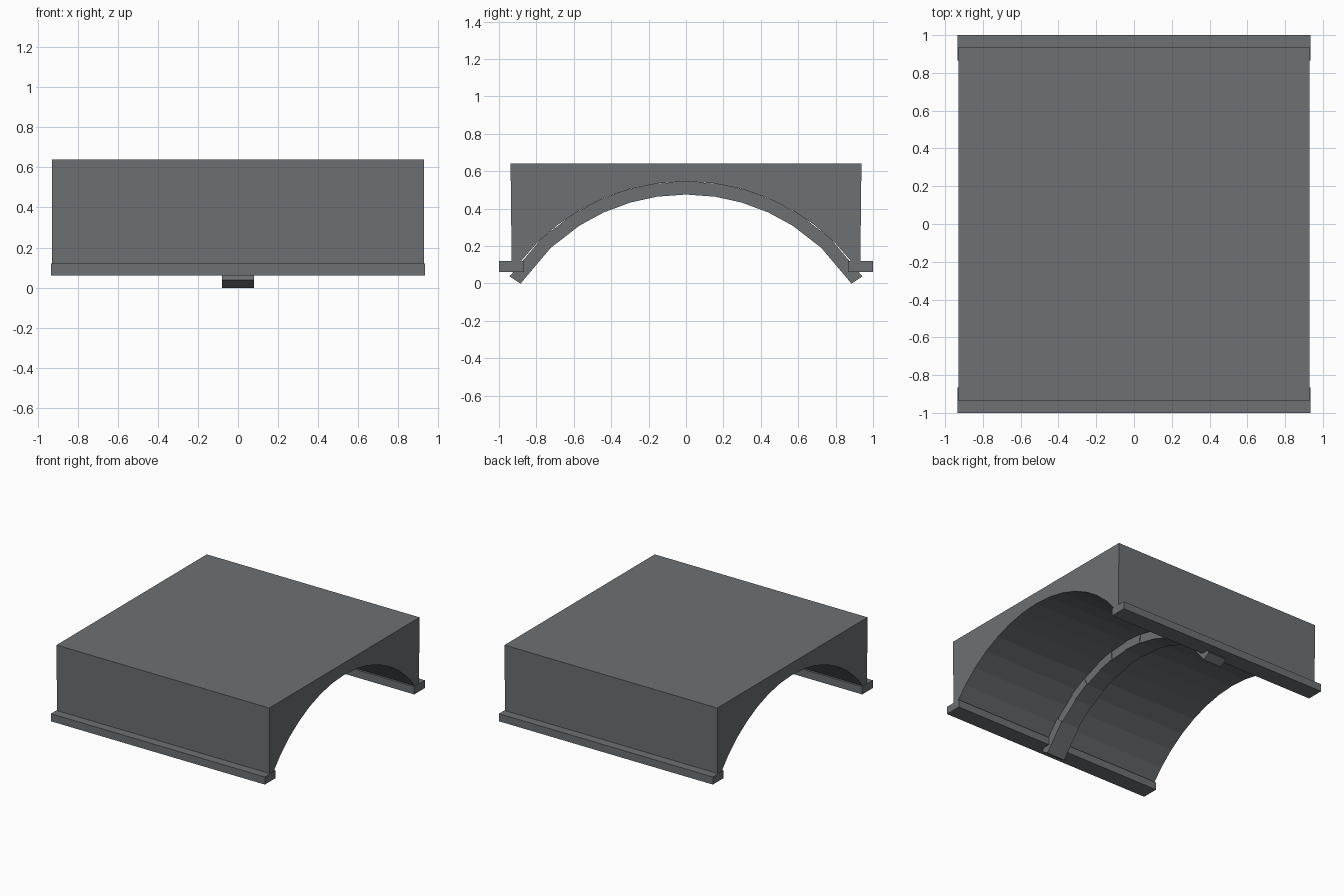
import bpy, bmesh
from math import sin, cos, radians

old = bpy.data.objects.get("Cube")
if old:
    bpy.data.objects.remove(old)

stone = bpy.data.materials.new("grey stone")
stone.use_nodes = True
COLOUR = (0.15, 0.165, 0.175, 1)
stone.diffuse_color = COLOUR
stone.node_tree.nodes["Principled BSDF"].inputs["Base Color"].default_value = COLOUR

R_OUT, R_IN, APEX = 1.13, 1.06, 0.545
CENTRE_Z = APEX - R_OUT


def on_arc(radius, degrees):
    a = radians(degrees)
    return radius * sin(a), CENTRE_Z + radius * cos(a)


def add_prism(bm, profile, half_width):
    """Extrude a closed (y, z) profile symmetrically along x."""
    face = bm.faces.new([bm.verts.new((-half_width, y, z)) for y, z in profile])
    moved = bmesh.ops.extrude_face_region(bm, geom=[face])["geom"]
    verts = [g for g in moved if isinstance(g, bmesh.types.BMVert)]
    bmesh.ops.translate(bm, verts=verts, vec=(2 * half_width, 0, 0))


def make_part(name, prisms):
    bm = bmesh.new()
    for profile, half_width in prisms:
        add_prism(bm, profile, half_width)
    bmesh.ops.recalc_face_normals(bm, faces=bm.faces)
    mesh = bpy.data.meshes.new(name)
    bm.to_mesh(mesh)
    bm.free()
    mesh.materials.append(stone)
    obj = bpy.data.objects.new(name, mesh)
    bpy.context.collection.objects.link(obj)
    return obj


# Solid deck with a faceted barrel vault beneath
SEGMENTS, SPRING = 14, 52.5
vault = [on_arc(R_OUT, -SPRING + 2 * SPRING * i / SEGMENTS) for i in range(SEGMENTS + 1)]
foot = vault[0][1]
deck = [(0.932, foot), (0.938, 0.64), (-0.938, 0.64), (-0.932, foot)]
make_part("vaulted_deck", [(vault + deck, 0.93)])

# Ledges along both springing lines
for name, s in (("front_ledge", -1), ("back_ledge", 1)):
    make_part(name, [([(s * 0.865, 0.06), (s, 0.06), (s, 0.12), (s * 0.865, 0.12)], 0.935)])

# Central rib of separate wedge stones with slightly uneven widths
half = [8.4, 16.3, 24.5, 32.5, 43, 56.6]
joints = [-a for a in reversed(half)] + [0] + half
stones = []
for i, (a, b) in enumerate(zip(joints, joints[1:])):
    wedge = [on_arc(R_IN, a), on_arc(R_IN, b), on_arc(R_OUT, b), on_arc(R_OUT, a)]
    stones.append((wedge, 0.08 if i % 2 == 0 or i == len(joints) - 2 else 0.074))
make_part("arch_rib", stones)
